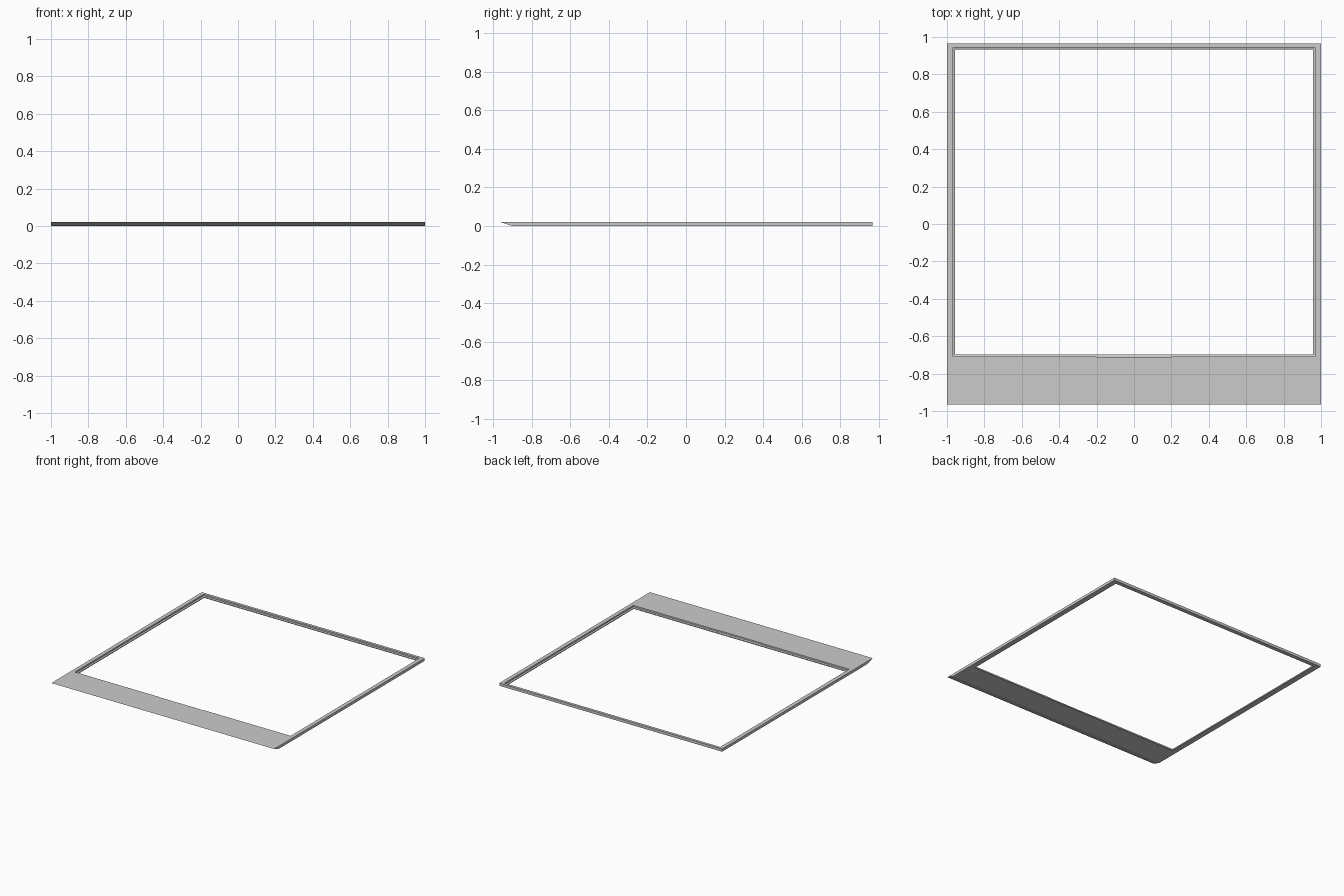
import bpy
import bmesh

if "Cube" in bpy.data.objects:
    bpy.data.objects.remove(bpy.data.objects["Cube"])

TOP = 0.022


def material(name, colour):
    mat = bpy.data.materials.new(name)
    mat.use_nodes = True
    mat.diffuse_color = colour
    mat.node_tree.nodes["Principled BSDF"].inputs["Base Color"].default_value = colour
    return mat


def ring(bm, half_width, front, back, z):
    corners = [(-half_width, front), (half_width, front),
               (half_width, back), (-half_width, back)]
    return [bm.verts.new((x, y, z)) for x, y in corners]


# Rectangular frame: lofted rings run down the outside, under, and up the inside
bm = bmesh.new()
rings = [
    ring(bm, 1.0, -0.965, 0.965, TOP),
    ring(bm, 1.0, -0.915, 0.965, 0.005),
    ring(bm, 1.0, -0.895, 0.965, 0.0),
    ring(bm, 0.957, -0.697, 0.932, 0.0),
    ring(bm, 0.957, -0.697, 0.932, 0.006),
    ring(bm, 0.968, -0.708, 0.943, 0.010),
    ring(bm, 0.968, -0.708, 0.943, TOP),
]
for a, b in zip(rings, rings[1:] + rings[:1]):
    for i in range(4):
        j = (i + 1) % 4
        bm.faces.new((a[i], a[j], b[j], b[i]))
bmesh.ops.recalc_face_normals(bm, faces=bm.faces[:])
mesh = bpy.data.meshes.new("frame")
bm.to_mesh(mesh)
bm.free()
frame = bpy.data.objects.new("frame", mesh)
bpy.context.collection.objects.link(frame)
mesh.materials.append(material("light grey", (0.6, 0.6, 0.6, 1)))

# Shallow finger notch in the middle of the wide front bar
bpy.ops.mesh.primitive_cube_add(size=1, location=(0, -0.703, 0.019))
cutter = bpy.context.object
cutter.name = "notch_cutter"
cutter.scale = (0.4, 0.016, 0.016)
cutter.hide_render = True
notch = frame.modifiers.new("finger_notch", "BOOLEAN")
notch.operation = "DIFFERENCE"
notch.solver = "EXACT"
notch.object = cutter
bpy.context.view_layer.objects.active = frame
bpy.ops.object.modifier_apply(modifier=notch.name)
bpy.data.objects.remove(cutter)
